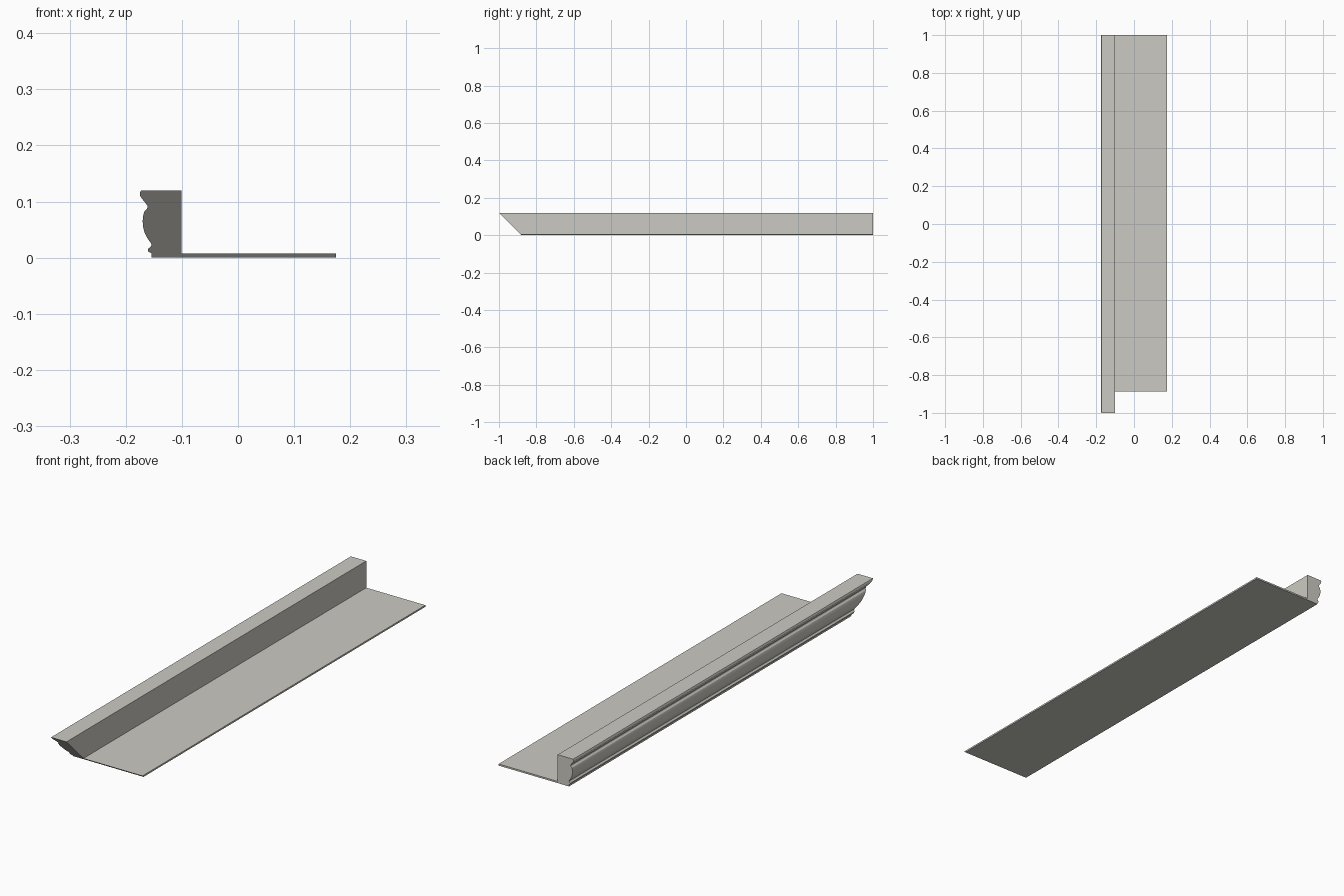
import bpy
import bmesh
from math import radians

cube = bpy.data.objects.get("Cube")
if cube:
    bpy.data.objects.remove(cube, do_unlink=True)

BACK_Y = 1.0
MITRE_Y = -0.88      # front end at floor level; it leans out at 45 degrees

stone = bpy.data.materials.new("warm_grey")
stone.use_nodes = True
colour = (0.6, 0.59, 0.54, 1)
stone.diffuse_color = colour
stone.node_tree.nodes["Principled BSDF"].inputs["Base Color"].default_value = colour

# Cross-section (x, z): thin flange, flat wall, then the moulded face downwards
flange = [(-0.154, 0), (0.175, 0), (0.175, 0.007), (-0.101, 0.007)]
cap = [(-0.101, 0.12), (-0.173, 0.12), (-0.175, 0.115), (-0.174, 0.109)]
upper_cove = [(-0.164, 0.096), (-0.161, 0.092), (-0.162, 0.087)]
belly = [(-0.167, 0.082), (-0.169, 0.075), (-0.170, 0.065), (-0.169, 0.054),
         (-0.166, 0.043), (-0.161, 0.034), (-0.156, 0.027)]
lower_bead = [(-0.154, 0.023), (-0.156, 0.019), (-0.160, 0.016),
              (-0.160, 0.011), (-0.154, 0.008)]
section = flange + cap + upper_cove + belly + lower_bead

# Sweep the section from the square back end to the mitred front end
bm = bmesh.new()
front = [bm.verts.new((x, MITRE_Y - z, z)) for x, z in section]
back = [bm.verts.new((x, BACK_Y, z)) for x, z in section]
bm.faces.new(front)
bm.faces.new(back[::-1])
for i in range(len(section)):
    j = (i + 1) % len(section)
    bm.faces.new((front[i], back[i], back[j], front[j]))
bmesh.ops.recalc_face_normals(bm, faces=bm.faces)

mesh = bpy.data.meshes.new("moulded_trim")
bm.to_mesh(mesh)
bm.free()
mesh.materials.append(stone)
trim = bpy.data.objects.new("moulded_trim", mesh)
bpy.context.collection.objects.link(trim)

# Soft belly curve, crisp steps and ends
bpy.ops.object.select_all(action='DESELECT')
trim.select_set(True)
bpy.context.view_layer.objects.active = trim
bpy.ops.object.shade_smooth_by_angle(angle=radians(25))
